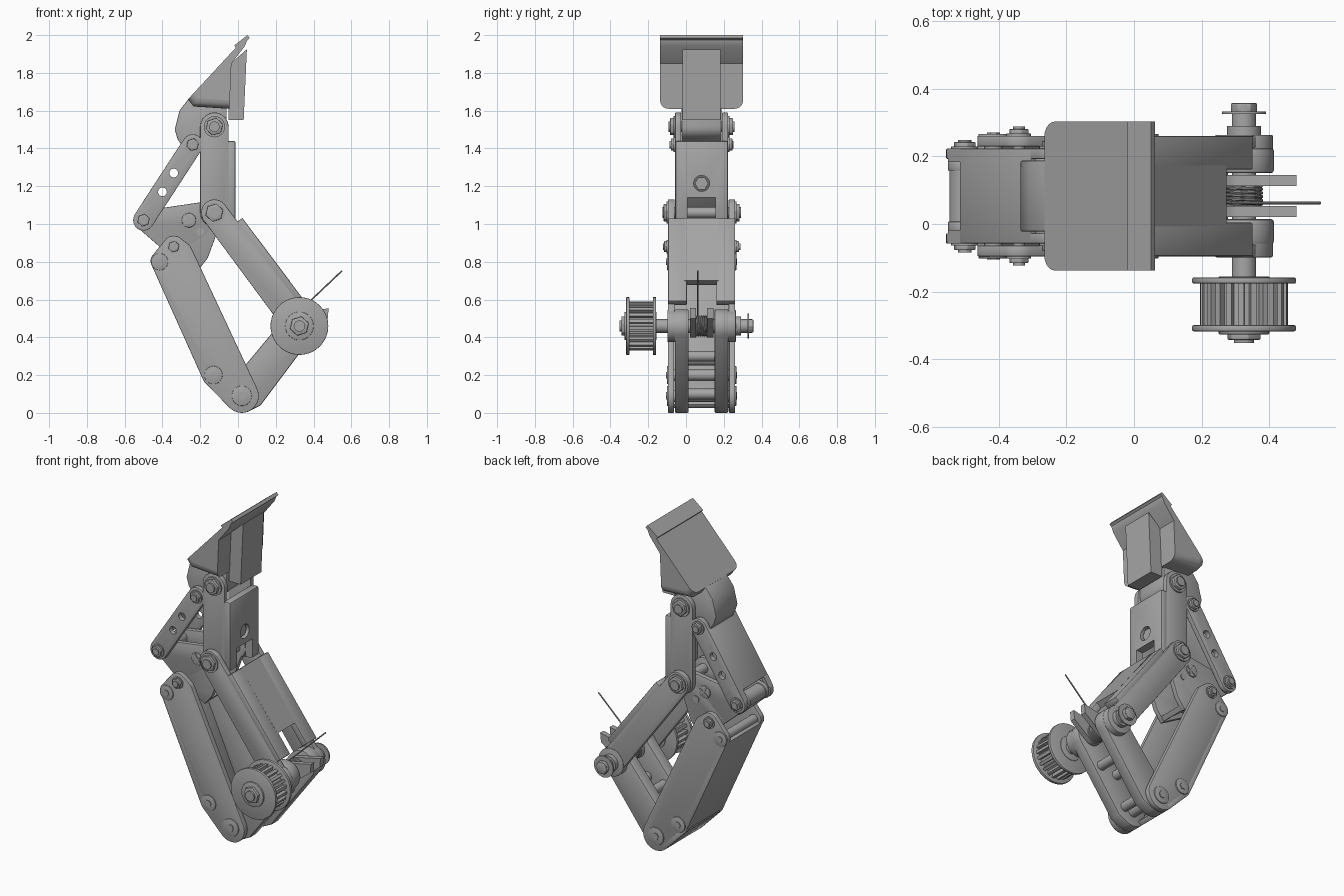
import bpy, bmesh, math
from mathutils import Vector
from mathutils.geometry import convex_hull_2d

if "Cube" in bpy.data.objects:
    bpy.data.objects.remove(bpy.data.objects["Cube"])

metal = bpy.data.materials.new("grey metal")
metal.use_nodes = True
metal.diffuse_color = (0.38, 0.38, 0.38, 1)
metal.node_tree.nodes["Principled BSDF"].inputs["Base Color"].default_value = (0.38, 0.38, 0.38, 1)

MID = 0.0825  # the mechanism is mirrored about this y


def finish(ob, bevel=0):
    ob.data.materials.clear()
    ob.data.materials.append(metal)
    bpy.ops.object.select_all(action='DESELECT')
    ob.select_set(True)
    bpy.context.view_layer.objects.active = ob
    if bevel:
        m = ob.modifiers.new("bevel", 'BEVEL')
        m.width, m.segments, m.limit_method = bevel, 2, 'ANGLE'
        m.angle_limit = math.radians(50)
        bpy.ops.object.modifier_apply(modifier=m.name)
    bpy.ops.object.shade_smooth_by_angle(angle=math.radians(32))
    return ob


def prism(name, pts, y0, y1, bevel=0):
    """Extrude an x-z outline along y."""
    bm = bmesh.new()
    face = bm.faces.new([bm.verts.new((x, y0, z)) for x, z in pts])
    ext = bmesh.ops.extrude_face_region(bm, geom=[face])["geom"]
    bmesh.ops.translate(bm, vec=(0, y1 - y0, 0),
                        verts=[v for v in ext if isinstance(v, bmesh.types.BMVert)])
    bmesh.ops.recalc_face_normals(bm, faces=bm.faces)
    me = bpy.data.meshes.new(name)
    bm.to_mesh(me)
    bm.free()
    ob = bpy.data.objects.new(name, me)
    bpy.context.collection.objects.link(ob)
    return finish(ob, bevel)


def ring(x, z, r, n=32, turn=0.0):
    return [(x + r * math.cos(math.tau * i / n + turn),
             z + r * math.sin(math.tau * i / n + turn)) for i in range(n)]


def hull(*parts):
    """Convex outline round circles (x, z, r) and points (x, z)."""
    pts = []
    for p in parts:
        pts += ring(*p) if len(p) == 3 else [p]
    return [pts[i] for i in convex_hull_2d([Vector(p) for p in pts])]


def strip(p, q, t):
    """Band from p to q, with thickness t to the right of the direction."""
    p, q = Vector(p), Vector(q)
    d = (q - p).normalized()
    n = Vector((d.y, -d.x)) * t
    return [tuple(v) for v in (p, q, q + n, p + n)]


def pair(name, pts, inner, outer, bevel=0.004):
    """Two matching plates at equal distances either side of the middle."""
    prism(name + "_front", pts, MID - outer, MID - inner, bevel)
    prism(name + "_back", pts, MID + inner, MID + outer, bevel)


def centred(name, pts, half, bevel=0.0):
    return prism(name, pts, MID - half, MID + half, bevel)


def cut(ob, cutter):
    m = ob.modifiers.new("cut", 'BOOLEAN')
    m.operation, m.object, m.solver = 'DIFFERENCE', cutter, 'EXACT'
    bpy.context.view_layer.objects.active = ob
    bpy.ops.object.modifier_apply(modifier=m.name)
    bpy.data.objects.remove(cutter)


def bolt(name, x, z, r, inner, outer):
    """Washer, hex head and threaded end on both sides, plus the shaft."""
    t = (outer - inner) / 4
    pair(name + "_washer", ring(x, z, r), inner - 0.01, inner + t, 0)
    pair(name + "_head", ring(x, z, r * 0.84, 6, 0.3), inner, outer - t, 0.003)
    centred(name + "_shaft", ring(x, z, r * 0.5, 20), outer)


def wire(name, pts, r):
    cu = bpy.data.curves.new(name, 'CURVE')
    cu.dimensions, cu.bevel_depth, cu.bevel_resolution = '3D', r, 2
    cu.use_fill_caps = True
    sp = cu.splines.new('POLY')
    sp.points.add(len(pts) - 1)
    for point, co in zip(sp.points, pts):
        point.co = (*co, 1)
    ob = bpy.data.objects.new(name, cu)
    bpy.context.collection.objects.link(ob)
    bpy.ops.object.select_all(action='DESELECT')
    ob.select_set(True)
    bpy.context.view_layer.objects.active = ob
    bpy.ops.object.convert(target='MESH')
    finish(bpy.context.object)


# Pivots, from the top down
TIP, TIP_REAR = (-0.125, 1.515), (-0.24, 1.42)
KNUCKLE, ELBOW = (-0.125, 1.06), (-0.5, 1.02)
COUPLING, BASE, AXLE = (-0.34, 0.88), (0.02, 0.09), (0.325, 0.46)

# Fingertip wedge with rounded lower corners
tip = centred("fingertip", [(-0.265, 1.66), (0.05, 2.0), (0.05, 1.975), (0.035, 1.94),
                            (-0.035, 1.85), (-0.045, 1.61), (-0.235, 1.622)], 0.22)
bm = bmesh.new()
bm.from_mesh(tip.data)
low = [e for e in bm.edges if all(v.co.z < 1.67 for v in e.verts)
       and abs(e.verts[0].co.y - e.verts[1].co.y) < 0.01]
bmesh.ops.bevel(bm, geom=low, offset=0.045, segments=5, profile=0.5, affect='EDGES')
bm.to_mesh(tip.data)
bm.free()
finish(tip)
centred("tip_lip", strip((-0.02, 1.945), (0.05, 2.0), 0.02), 0.22)
centred("tip_pad", [(-0.05, 1.55), (0.03, 1.55), (0.047, 1.925), (-0.05, 1.84)], 0.1)
centred("tip_neck", hull((-0.26, 1.665), (-0.31, 1.6), (-0.335, 1.5), (-0.32, 1.45),
                         (*TIP_REAR, 0.05), (*TIP, 0.065), (-0.06, 1.62)), 0.105, 0.005)

# Middle segment: side plates and a front web with hole and window
pair("middle_side", hull((*TIP, 0.075), (*KNUCKLE, 0.075)), 0.108, 0.14)
web = centred("middle_web", [(-0.06, 1.02), (-0.012, 1.02), (-0.012, 1.44), (-0.06, 1.44)], 0.14, 0.012)
cut(web, centred("window_cutter", [(-0.1, 1.0), (0.1, 1.0), (0.1, 1.14), (-0.1, 1.14)], 0.075))
bpy.ops.mesh.primitive_cylinder_add(radius=0.042, depth=0.3, location=(-0.03, MID, 1.215),
                                    rotation=(0, math.pi / 2, 0))
cut(web, bpy.context.object)
finish(web)
bpy.ops.mesh.primitive_cylinder_add(vertices=6, radius=0.036, depth=0.05,
                                    location=(-0.05, MID, 1.215), rotation=(0, math.pi / 2, 0))
bpy.context.object.name = "middle_nut"
finish(bpy.context.object)

# Lower segment: side arms and a notched front web
pair("lower_side", hull((*KNUCKLE, 0.07), (*AXLE, 0.075)), 0.143, 0.178)
pair("lower_web_edge", strip((0.023, 1.032), (0.353, 0.592), 0.04), 0.078, 0.178, 0.006)
centred("lower_web", strip((0.023, 1.032), (0.273, 0.7), 0.04), 0.09)
pair("axle_boss", ring(*AXLE, 0.085), 0.075, 0.181)

# Upper rear link with two lightening holes
link = hull((*ELBOW, 0.055), (*TIP_REAR, 0.055))
for side in (-1, 1):
    y = MID + side * 0.125
    plate = prism("upper_link_side", link, y - 0.015, y + 0.015, 0.003)
    for hole in ((-0.4, 1.17), (-0.34, 1.27)):
        cut(plate, prism("hole_cutter", ring(*hole, 0.023), y - 0.1, y + 0.1))
    finish(plate)
centred("upper_link_web", strip((-0.515, 1.1), (-0.305, 1.422), 0.02), 0.14, 0.003)
pair("upper_link_lug", strip((-0.55, 1.045), (-0.513, 1.103), 0.02), 0.1, 0.14, 0)
centred("elbow_roller", ring(*ELBOW, 0.045), 0.09)

# Triangular coupler between the links
pair("coupler", hull((*ELBOW, 0.05), (*KNUCKLE, 0.065), (*COUPLING, 0.05)), 0.075, 0.105)
pair("coupler_arm", hull((*KNUCKLE, 0.05), (*COUPLING, 0.045), (-0.21, 0.755), (-0.16, 0.82)), 0.075, 0.105)
centred("coupler_brace", strip((-0.33, 0.86), (-0.21, 0.76), -0.03), 0.08)
pair("coupler_screw", ring(-0.26, 1.02, 0.038), 0.08, 0.112)
for a in (0.6, 0.6 + math.pi / 2):
    dx, dz = 0.032 * math.cos(a), 0.032 * math.sin(a)
    pair("screw_cross", strip((-0.26 - dx, 1.02 - dz), (-0.26 + dx, 1.02 + dz), 0.012), 0.1, 0.116, 0)
pair("coupler_pin", ring(-0.2, 0.96, 0.02), 0.08, 0.11, 0)

# Long rear link: side plates and a folded web along the back
pair("rear_link_side", hull((-0.415, 0.805, 0.048), (*COUPLING, 0.058), (-0.285, 0.86, 0.04),
                            (-0.13, 0.2, 0.06), (*BASE, 0.09)), 0.146, 0.178)
centred("rear_link_web", strip((-0.186, 0.178), (-0.458, 0.783), 0.03), 0.178, 0.004)
centred("rear_link_foot", strip((-0.04, 0.023), (-0.182, 0.168), 0.03), 0.178, 0.004)
for i, (x, z, r) in enumerate(((-0.415, 0.8, 0.045), (-0.13, 0.2, 0.048), (*BASE, 0.053))):
    pair(f"rear_rivet_{i}", ring(x, z, r), 0.15, 0.184, 0.003)
    pair(f"rear_rivet_core_{i}", ring(x, z, r * 0.42, 6), 0.15, 0.188, 0)
    centred(f"rear_pin_{i}", ring(x, z, r * 0.6), 0.15)

# Base arms with stops and cross pins
pair("base_arm", hull((*BASE, 0.09), (*AXLE, 0.088), (0.12, 0.04)), 0.068, 0.142, 0.008)
pair("base_stop", hull((*AXLE, 0.06), (0.48, 0.555), (0.475, 0.5)), 0.03, 0.062, 0)
for i, (x, z) in enumerate(((0.08, 0.1), (0.14, 0.28), (0.25, 0.3))):
    centred(f"base_cross_pin_{i}", ring(x, z, 0.028), 0.075)

# Bolts at the upper pivots
bolt("tip_bolt", *TIP, 0.056, 0.14, 0.175)
bolt("tip_rear_bolt", *TIP_REAR, 0.04, 0.14, 0.17)
bolt("knuckle_bolt", *KNUCKLE, 0.058, 0.178, 0.208)
bolt("elbow_bolt", *ELBOW, 0.04, 0.14, 0.166)
bolt("coupling_bolt", *COUPLING, 0.036, 0.178, 0.205)

# Main axle, end nut and toothed drive pulley
prism("axle", ring(*AXLE, 0.036), -0.335, 0.35)
prism("axle_washer", ring(*AXLE, 0.065), 0.325, 0.333)
prism("axle_nut", ring(*AXLE, 0.04, 6), 0.33, 0.357, 0.004)
prism("axle_collar", ring(*AXLE, 0.05), 0.262, 0.29)
teeth = []
for i in range(22):
    for f, r in ((0, 0.108), (0.45, 0.108), (0.5, 0.13), (0.95, 0.13)):
        a = math.tau * (i + f) / 22
        teeth.append((AXLE[0] + r * math.cos(a), AXLE[1] + r * math.sin(a)))
prism("pulley_teeth", teeth, -0.31, -0.17)
for name, y in (("outer", -0.317), ("inner", -0.176)):
    prism(f"pulley_flange_{name}", ring(*AXLE, 0.153, 40), y, y + 0.018, 0.004)
prism("pulley_hub", ring(*AXLE, 0.075), -0.326, -0.155, 0.003)
prism("pulley_nut", ring(*AXLE, 0.052, 6, 0.3), -0.342, -0.32, 0.004)
prism("pulley_bolt_end", ring(*AXLE, 0.03), -0.352, -0.33)

# Torsion spring and its straight leg
coil = [(AXLE[0] + 0.052 * math.cos(t * 0.4), 0.048 + 0.066 * t / 95,
         AXLE[1] + 0.052 * math.sin(t * 0.4)) for t in range(96)]
wire("spring", coil, 0.005)
wire("spring_leg", [(0.29, 0.062, 0.505), (0.55, 0.062, 0.752)], 0.004)
